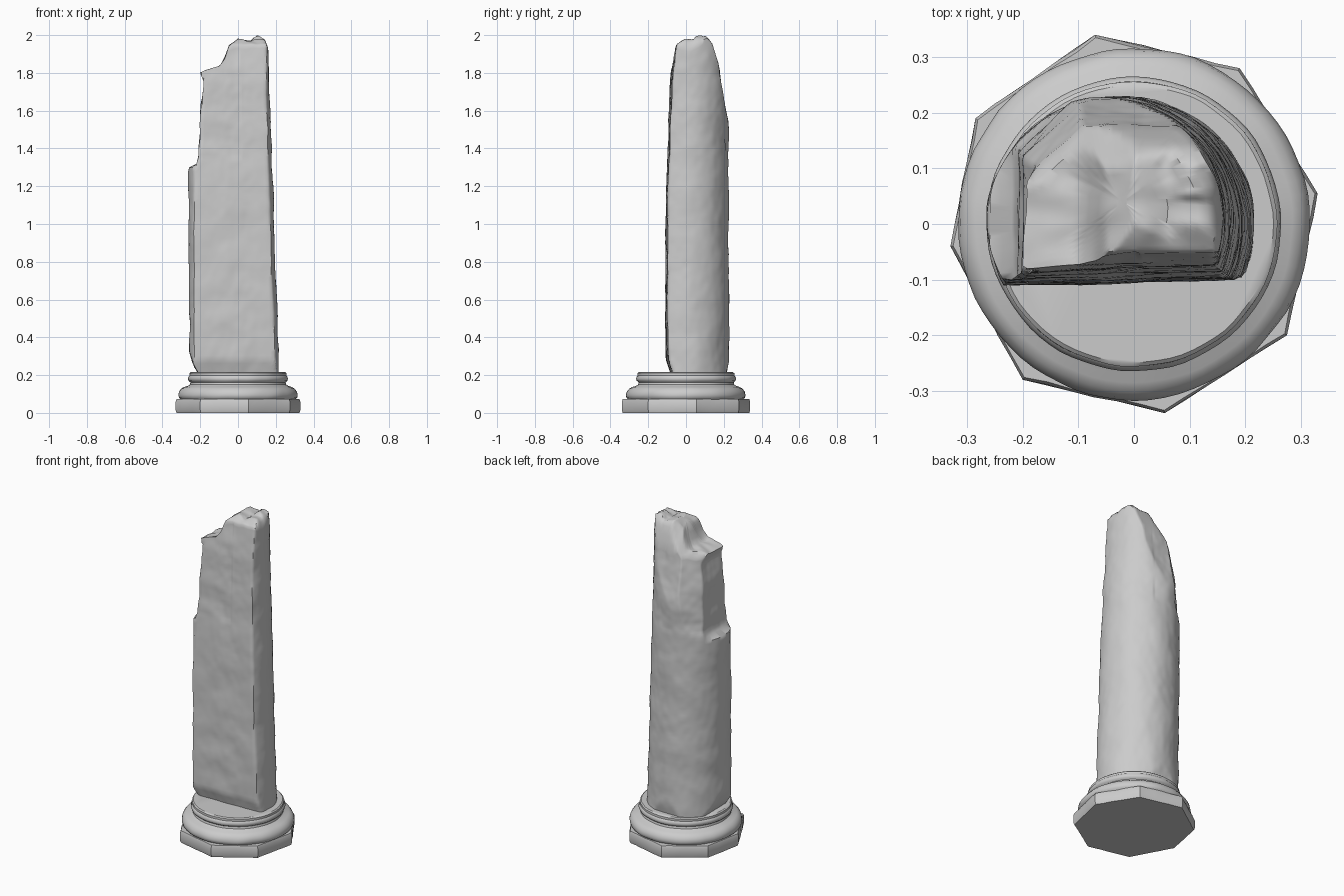
import bpy, bmesh, math
from mathutils import Vector, noise

if "Cube" in bpy.data.objects:
    bpy.data.objects.remove(bpy.data.objects["Cube"])


def finish(bm, name, angle):
    bmesh.ops.recalc_face_normals(bm, faces=bm.faces)
    me = bpy.data.meshes.new(name)
    bm.to_mesh(me)
    bm.free()
    ob = bpy.data.objects.new(name, me)
    bpy.context.collection.objects.link(ob)
    bpy.ops.object.select_all(action='DESELECT')
    ob.select_set(True)
    bpy.context.view_layer.objects.active = ob
    bpy.ops.object.shade_smooth_by_angle(angle=math.radians(angle))
    return ob


def loft(name, rings, angle):
    # rings of points, closed around, capped at both ends
    bm = bmesh.new()
    vr = [[bm.verts.new(p) for p in ring] for ring in rings]
    n = len(rings[0])
    for a, b in zip(vr, vr[1:]):
        for j in range(n):
            k = (j + 1) % n
            bm.faces.new((a[j], a[k], b[k], b[j]))
    bm.faces.new(vr[0])
    bm.faces.new(vr[-1])
    return finish(bm, name, angle)


def interp(pts, t):
    if t <= pts[0][0]:
        return pts[0][1]
    for (a, va), (b, vb) in zip(pts, pts[1:]):
        if t <= b:
            return va + (vb - va) * (t - a) / (b - a)
    return pts[-1][1]


def rough(x, y, z, size, amount):
    return amount * noise.noise(Vector((x, y, z)) / size)


# Octagonal plinth, slightly irregular with worn top edge
octagon = [(0.33, 0.055), (0.19, 0.28), (-0.07, 0.34), (-0.285, 0.19),
           (-0.33, -0.04), (-0.2, -0.28), (0.055, -0.34), (0.275, -0.2)]


def plinth_ring(z, s):
    ring = []
    for (ax, ay), (bx, by) in zip(octagon, octagon[1:] + octagon[:1]):
        for i in range(6):
            t = i / 6
            x, y = ax + (bx - ax) * t, ay + (by - ay) * t
            k = s + (rough(x, y, z, 0.06, 0.012) if i else 0)
            ring.append((x * k, y * k, z))
    return ring


loft("plinth", [plinth_ring(z, s) for z, s in
                ((0, 0.985), (0.015, 1), (0.06, 1), (0.073, 0.985))], 35)

# Round base mouldings
profile = [(0.30, 0.068), (0.313, 0.08), (0.316, 0.095), (0.312, 0.112), (0.30, 0.128),
           (0.285, 0.137), (0.268, 0.142), (0.255, 0.15), (0.252, 0.162), (0.262, 0.17),
           (0.265, 0.18), (0.262, 0.192), (0.257, 0.197), (0.257, 0.21), (0.25, 0.216)]
rings = []
for r, z in profile:
    ring = []
    for j in range(72):
        a = math.tau * j / 72
        x, y = r * math.cos(a), r * math.sin(a)
        k = 1 + rough(x, y, z, 0.07, 0.012)
        ring.append((x * k, y * k, z))
    rings.append(ring)
loft("base_mouldings", rings, 40)

# Broken shaft: round back, split flat front, fractured top
CX, CY = -0.02, 0.04
left_edge = [(0.2, -0.205), (0.25, -0.235), (0.32, -0.255), (0.5, -0.262), (1.295, -0.267),
             (1.315, -0.222), (1.35, -0.212), (1.6, -0.196), (1.75, -0.178), (1.8, -0.197)]
front_edge = [(0.2, -0.075), (0.28, -0.1), (0.5, -0.105), (1.2, -0.1),
              (1.5, -0.088), (1.75, -0.078), (1.95, -0.055)]
back_edge = [(0.2, 0.212), (0.3, 0.23), (1.5, 0.23), (1.62, 0.212), (1.75, 0.185), (1.95, 0.165)]
corner_cut = [(1.25, 0.27), (1.4, 0.238), (1.6, 0.222), (1.85, 0.185)]
top_by_x = [(-0.2, 1.8), (-0.17, 1.815), (-0.1, 1.83), (-0.07, 1.88), (-0.05, 1.94),
            (0, 1.98), (0.06, 1.965), (0.1, 2.0), (0.14, 1.98), (0.16, 1.93)]
top_by_y = [(-0.1, 1.84), (-0.07, 1.9), (-0.05, 1.95), (0, 1.98), (0.04, 1.98), (0.06, 2.0),
            (0.1, 2.0), (0.14, 1.95), (0.17, 1.86), (0.22, 1.6)]


def radius(a, z):
    dx, dy = math.cos(a), math.sin(a)
    ox, oy = CX + 0.015 + 0.02 * z, CY + 0.01 - 0.01 * z
    R = 0.24 - 0.014 * z
    b = ox * dx + oy * dy
    r = -b + math.sqrt(b * b - ox * ox - oy * oy + R * R)
    # planes: normal and distance from the origin
    q = math.sqrt(0.5)
    for nx, ny, d in ((-1, 0, -interp(left_edge, z)), (0.03, -1, -interp(front_edge, z)),
                      (0, 1, interp(back_edge, z)), (-q, q, interp(corner_cut, z))):
        den = nx * dx + ny * dy
        if den > 0.01:
            r = min(r, (d - nx * CX - ny * CY) / den)
    x, y = CX + r * dx, CY + r * dy
    amount = 0.012 if z > 1.35 and dx < 0.3 else 0.006
    return r + rough(x, y, z, 0.13, amount) + rough(x, y, z, 0.04, 0.002)


def top_height(x, y):
    diag = 1.98 - 1.7 * ((y - x) * 0.707 - 0.08)
    h = min(interp(top_by_x, x), interp(top_by_y, y), diag)
    return min(2.0, h + rough(x, y, 3, 0.05, 0.008))


def column(a):
    # highest point where the side meets the fractured top
    lo, hi = 1.4, 2.0
    for _ in range(18):
        z = (lo + hi) / 2
        r = radius(a, z)
        if z < top_height(CX + r * math.cos(a), CY + r * math.sin(a)):
            lo = z
        else:
            hi = z
    return lo


N, ROWS = 144, 90
angles = [math.tau * j / N for j in range(N)]
tops = [column(a) for a in angles]
rings = []
for i in range(ROWS + 1):
    ring = []
    for a, top in zip(angles, tops):
        z = 0.2 + 1.14 * i / 55 if i < 55 else 1.34 + (top - 1.34) * (i - 55) / (ROWS - 55)
        r = radius(a, z)
        ring.append((CX + r * math.cos(a), CY + r * math.sin(a), z))
    rings.append(ring)
for s in (0.93, 0.85, 0.75, 0.65, 0.55, 0.45, 0.35, 0.25, 0.15, 0.05):
    ring = []
    for a, top in zip(angles, tops):
        r = radius(a, top) * s
        x, y = CX + r * math.cos(a), CY + r * math.sin(a)
        ring.append((x, y, top_height(x, y)))
    rings.append(ring)
loft("broken_shaft", rings, 50)
